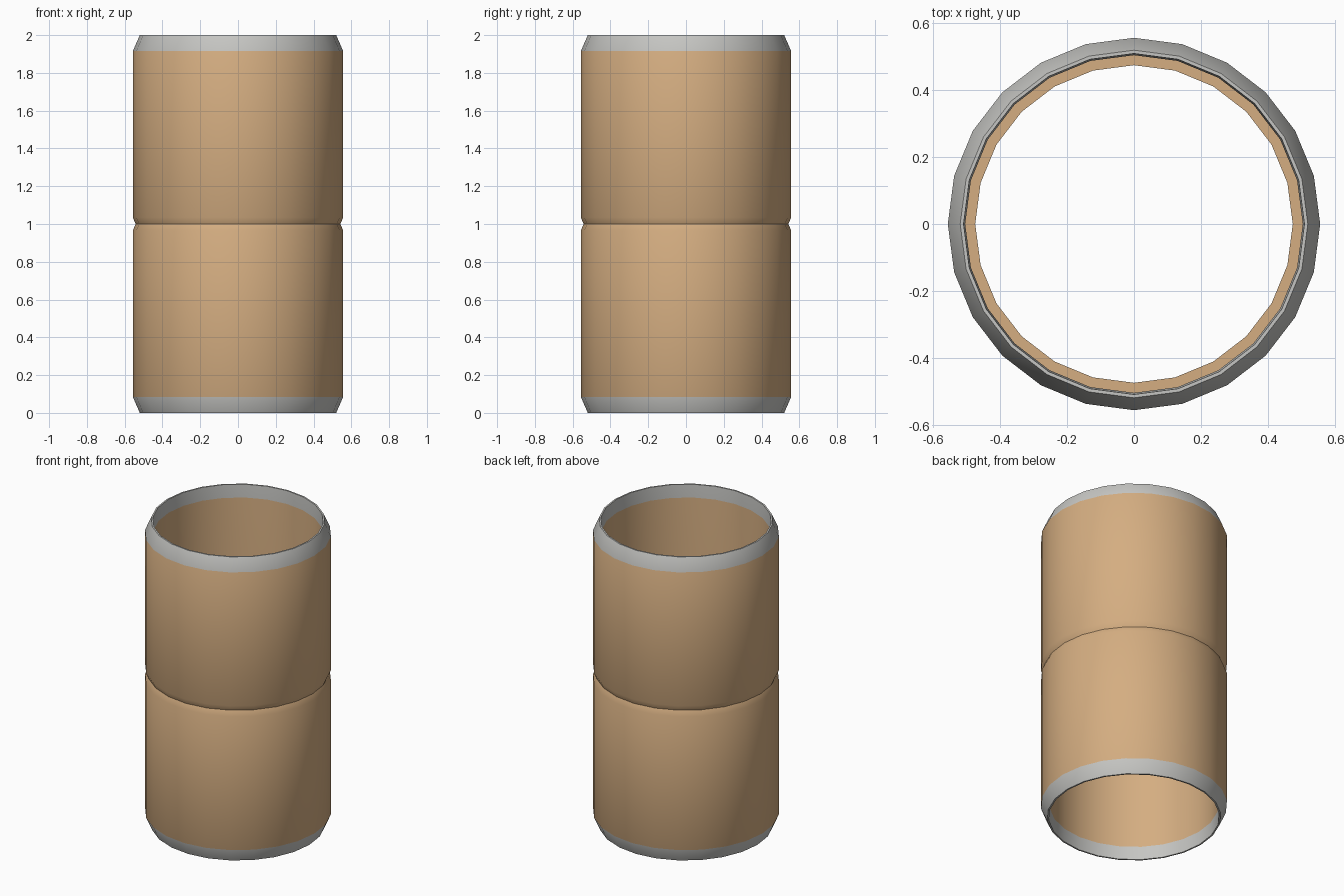
import bpy
import bmesh
from math import cos, sin, tau, radians

SIDES = 24
MID = 1.0     # height of the joint between the two halves
BAND = 0.915  # distance from the joint at which the metal rims begin

cube = bpy.data.objects.get("Cube")
if cube:
    bpy.data.objects.remove(cube, do_unlink=True)


def make_material(name, color):
    mat = bpy.data.materials.new(name)
    mat.use_nodes = True
    mat.diffuse_color = (*color, 1)
    bsdf = mat.node_tree.nodes["Principled BSDF"]
    bsdf.inputs["Base Color"].default_value = (*color, 1)
    bsdf.inputs["Roughness"].default_value = 0.7
    return mat


tan = make_material("tan", (0.66, 0.42, 0.22))
grey = make_material("light grey", (0.56, 0.56, 0.54))


def lathe(name, profile, direction):
    """Revolve a closed profile of (radius, distance from the joint)."""
    bm = bmesh.new()
    rings = []
    for i in range(SIDES):
        a = tau * i / SIDES
        rings.append([bm.verts.new((r * cos(a), r * sin(a), MID + direction * d))
                      for r, d in profile])
    count = len(profile)
    for i in range(SIDES):
        here, there = rings[i], rings[(i + 1) % SIDES]
        for j in range(count):
            k = (j + 1) % count
            face = bm.faces.new((here[j], there[j], there[k], here[k]))
            # Rim faces lie beyond the start of the band
            lowest = min(profile[j][1], profile[k][1])
            face.material_index = 1 if lowest >= BAND - 0.001 else 0
    bmesh.ops.recalc_face_normals(bm, faces=bm.faces)
    mesh = bpy.data.meshes.new(name)
    bm.to_mesh(mesh)
    bm.free()
    mesh.materials.append(tan)
    mesh.materials.append(grey)
    obj = bpy.data.objects.new(name, mesh)
    bpy.context.collection.objects.link(obj)
    bpy.ops.object.select_all(action="DESELECT")
    obj.select_set(True)
    bpy.context.view_layer.objects.active = obj
    bpy.ops.object.shade_smooth_by_angle(angle=radians(30))


# Half sleeve: joint bevel, outer wall, tapered rim, inner wall, joint flange
half_profile = [
    (0.542, 0.0), (0.557, 0.035), (0.557, BAND), (0.52, 1.0),
    (0.51, 1.0), (0.505, BAND), (0.505, 0.01), (0.475, 0.01), (0.475, 0.0),
]
lathe("upper_sleeve", half_profile, 1)
lathe("lower_sleeve", half_profile, -1)
